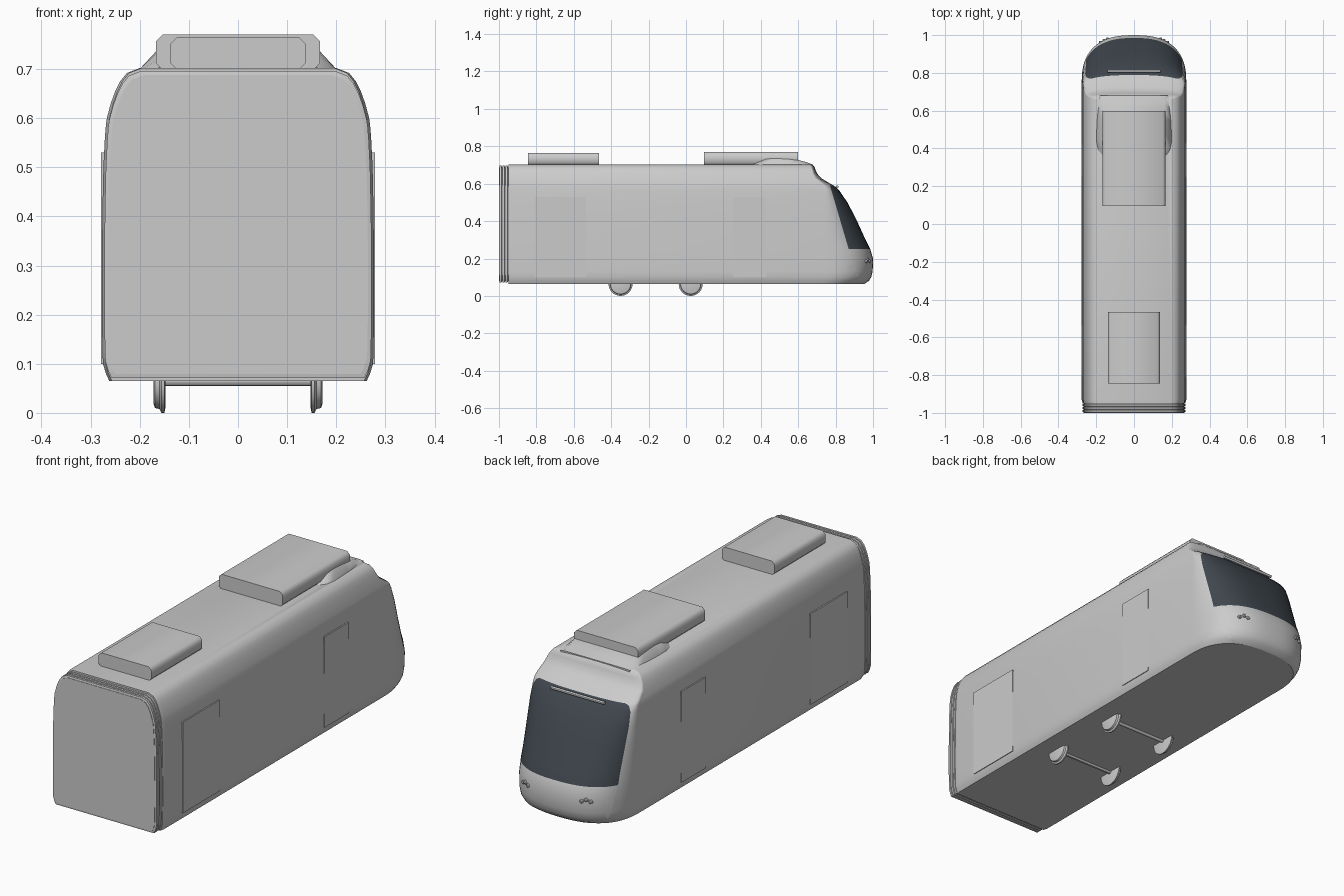
import bpy, bmesh, math
from mathutils import Vector

cube = bpy.data.objects.get("Cube")
if cube:
    bpy.data.objects.remove(cube)


def material(name, rgb):
    m = bpy.data.materials.new(name)
    m.use_nodes = True
    m.diffuse_color = (*rgb, 1)
    m.node_tree.nodes["Principled BSDF"].inputs["Base Color"].default_value = (*rgb, 1)
    return m


GREY = material("light grey", (0.6, 0.6, 0.6))
GLASS = material("dark glass", (0.05, 0.062, 0.075))


def finish(name, bm, mats=(GREY,), angle=30):
    bmesh.ops.recalc_face_normals(bm, faces=bm.faces)
    me = bpy.data.meshes.new(name)
    bm.to_mesh(me)
    bm.free()
    ob = bpy.data.objects.new(name, me)
    bpy.context.collection.objects.link(ob)
    for m in mats:
        me.materials.append(m)
    bpy.ops.object.select_all(action='DESELECT')
    ob.select_set(True)
    bpy.context.view_layer.objects.active = ob
    bpy.ops.object.shade_smooth_by_angle(angle=math.radians(angle))
    return ob


def loft(loops):
    """Skin closed loops of equal length and cap both ends."""
    bm = bmesh.new()
    rings = [[bm.verts.new(p) for p in loop] for loop in loops]
    for a, b in zip(rings, rings[1:]):
        for i in range(len(a)):
            j = (i + 1) % len(a)
            bm.faces.new((a[i], a[j], b[j], b[i]))
    bm.faces.new(rings[0])
    bm.faces.new(rings[-1])
    return bm


def box(name, lo, hi):
    return finish(name, loft([[(lo[0], lo[1], z), (hi[0], lo[1], z),
                               (hi[0], hi[1], z), (lo[0], hi[1], z)] for z in (lo[2], hi[2])]))


# Body levels: height, half width, nose reach, nose corner length
LEVELS = [(.065, .262, .955, .24), (.08, .269, .978, .25), (.1, .275, .99, .25),
          (.13, .276, .998, .25), (.2, .277, 1.0, .25), (.25, .277, .985, .24),
          (.3, .277, .96, .22), (.41, .276, .91, .17), (.5, .274, .863, .12),
          (.56, .271, .822, .08), (.585, .269, .797, .06), (.6, .267, .772, .05),
          (.63, .259, .722, .035), (.655, .25, .701, .025), (.675, .24, .692, .02),
          (.692, .226, .686, .02), (.702, .2, .676, .02)]
N, STEPS = 2.5, 32


def nose_y(x, hw, reach, corner):
    return reach - corner + corner * max(0, 1 - abs(x / hw) ** N) ** (1 / N)


def plan(z, hw, reach, corner):
    pts = [(hw * .98, -.95, z), (hw, -.93, z)]
    for i in range(STEPS + 1):
        c = math.cos(math.pi * i / STEPS)
        x = math.copysign(hw * abs(c) ** (2 / N), c)
        pts.append((x, nose_y(x, hw, reach, corner), z))
    return pts + [(-hw, -.93, z), (-hw * .98, -.95, z)]


# Body shell with the windscreen cut in
bm = loft([plan(*lv) for lv in LEVELS])
LOW, HIGH = .25, .59
slant = Vector((0, .34, .1))
for co, no in (((0, 0, LOW), (0, 0, 1)), ((0, 0, HIGH), (0, 0, 1)), ((0, .87, LOW), slant)):
    bmesh.ops.bisect_plane(bm, geom=bm.verts[:] + bm.edges[:] + bm.faces[:],
                           dist=1e-5, plane_co=co, plane_no=no)
for f in bm.faces:
    c = f.calc_center_median()
    if LOW < c.z < HIGH and (c - Vector((0, .87, LOW))).dot(slant) > 0:
        f.material_index = 1
finish("body_shell", bm, (GREY, GLASS))


# Rear bellows: the body section repeated with alternating size
def section(y, s):
    mid = .385
    right = [(hw * s, y, mid + (z - mid) * s) for z, hw, *_ in LEVELS]
    return right + [(-x, yy, z) for x, yy, z in reversed(right)]


ribs = [(-.94, .95)]
for k in range(3):
    y = -.952 - k * .016
    ribs += [(y, .955), (y - .002, .982), (y - .012, .982), (y - .014, .955)]
finish("rear_bellows", loft([section(y, s) for y, s in ribs + [(-1.0, .955)]]))


# Roof units with chamfered long edges
def roof_unit(name, hw, y0, y1, top):
    c, z0 = .014, .698
    half = [(hw - c, z0), (hw, z0 + c), (hw, top - c), (hw - c, top)]
    prof = half + [(-x, z) for x, z in reversed(half)]
    finish(name, loft([[(x, y, z) for x, z in prof] for y in (y0, y1)]), angle=50)


roof_unit("front_roof_unit", .167, .095, .598, .77)
roof_unit("rear_roof_unit", .138, -.845, -.465, .765)

# Fairing around the front roof unit: y, base half width, top half width, height
fair = [(.36, .17, .16, .703), (.39, .192, .165, .718), (.43, .2, .165, .734),
        (.48, .2, .165, .738), (.55, .197, .165, .733), (.6, .192, .165, .727),
        (.64, .187, .16, .716), (.68, .18, .155, .702)]
finish("roof_fairing", loft([[(b, y, .69), (b, y, .7), (t, y, z), (-t, y, z), (-b, y, .7), (-b, y, .69)]
                             for y, b, t, z in fair]), angle=45)

# Doors, slightly proud of each side
for side, s in (("left", 1), ("right", -1)):
    for name, y0, y1 in (("front", .25, .43), ("rear", -.81, -.535)):
        box(f"{side}_{name}_door", (min(s * .26, s * .2785), y0, .1), (max(s * .26, s * .2785), y1, .53))


# Wheels and axles, turned about the x axis
def turned(name, cx, cy, cz, prof, axis, seg=32):
    loops = []
    for d, r in prof:
        ring = []
        for i in range(seg):
            a = math.tau * i / seg
            u, v = r * math.cos(a), r * math.sin(a)
            ring.append((cx + d, cy + u, cz + v) if axis == 'x' else (cx + u, cy + d, cz + v))
        loops.append(ring)
    finish(name, loft(loops))


for end, y in (("rear", -.35), ("front", .025)):
    turned(f"{end}_axle", 0, y, .064, [(-.15, .009), (.15, .009)], 'x', 12)
    for side, s in (("left", 1), ("right", -1)):
        prof = [(s * d, r) for d, r in ((-.012, .055), (-.01, .064), (-.004, .064),
                                        (0, .056), (.009, .054), (.012, .045))]
        turned(f"{side}_{end}_wheel", s * .16, y, .064, prof, 'x')

# Headlight clusters on the nose
for side, s in (("left", 1), ("right", -1)):
    for k, x in enumerate((.14, .158, .176)):
        y = nose_y(x, .277, 1.0, .25)
        turned(f"{side}_headlight_{k + 1}", s * x, y, .185 + (k % 2) * .008,
               [(-.02, .009), (.003, .009), (.006, .005)], 'y', 12)

# Lamp bar above the windscreen
turned("windscreen_bar", 0, .808, .583, [(-.14, .007), (.14, .007)], 'x', 12)
